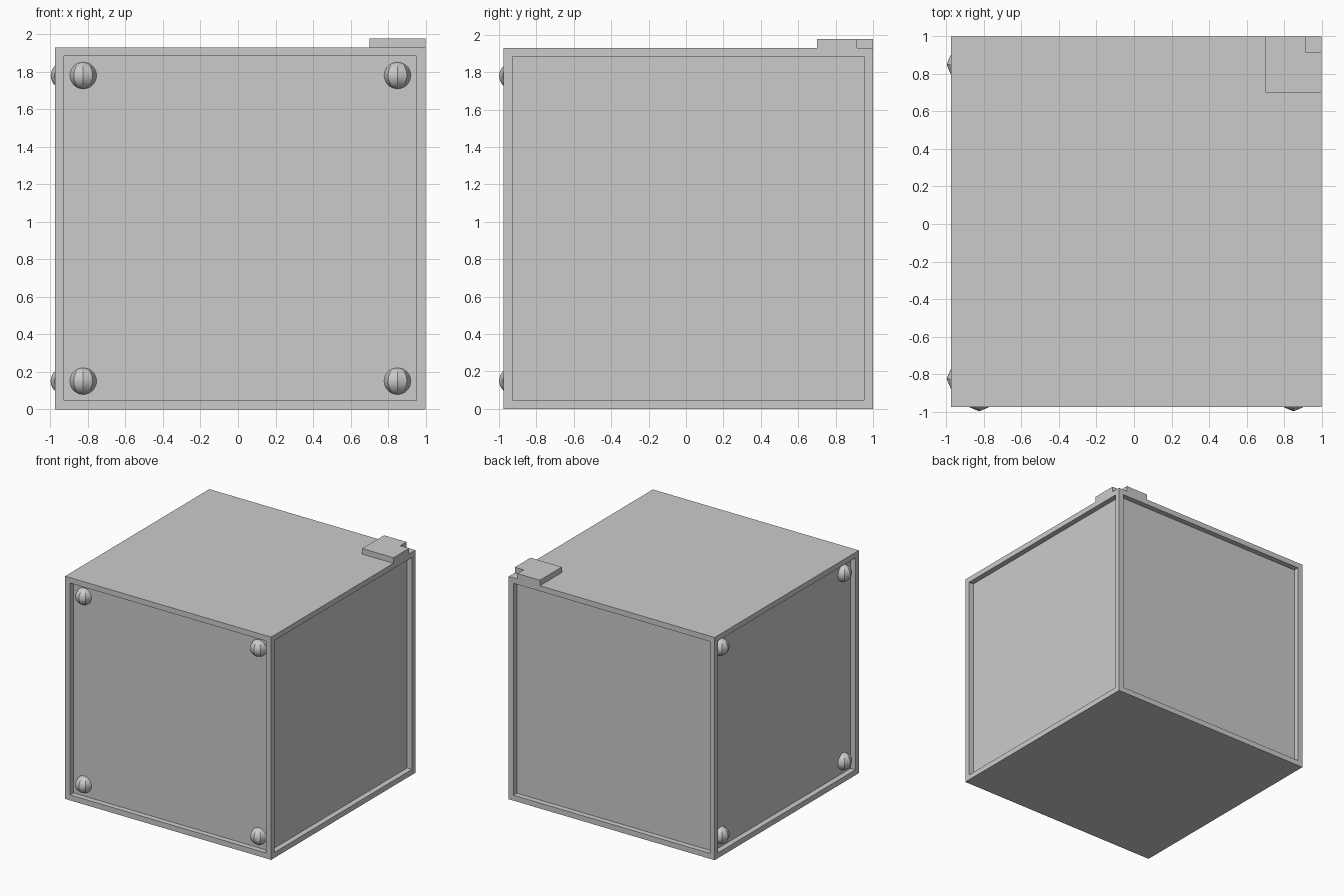
import bpy
import bmesh

cube = bpy.data.objects.get("Cube")
if cube:
    bpy.data.objects.remove(cube, do_unlink=True)

LOW, HIGH = -0.975, 1.0       # case limits in x and y
HEIGHT = 1.93
TAB_TOP = 1.978
RIM = 0.047                   # border width and recess depth
CENTRE = (LOW + HIGH) / 2
RADIUS = 0.071

grey = bpy.data.materials.new("plain grey")
grey.use_nodes = True
grey.diffuse_color = (0.6, 0.6, 0.6, 1)
grey.node_tree.nodes["Principled BSDF"].inputs["Base Color"].default_value = grey.diffuse_color


def finish(name, bm):
    bmesh.ops.recalc_face_normals(bm, faces=bm.faces)
    mesh = bpy.data.meshes.new(name)
    bm.to_mesh(mesh)
    bm.free()
    mesh.materials.append(grey)
    obj = bpy.data.objects.new(name, mesh)
    bpy.context.collection.objects.link(obj)
    return obj


def prism(bm, outline, bottom, top):
    face = bm.faces.new([bm.verts.new((x, y, bottom)) for x, y in outline])
    bm.normal_update()
    up = bmesh.ops.extrude_face_region(bm, geom=[face], use_keep_orig=True)["geom"]
    verts = [v for v in up if isinstance(v, bmesh.types.BMVert)]
    bmesh.ops.translate(bm, vec=(0, 0, top - bottom), verts=verts)
    bmesh.ops.recalc_face_normals(bm, faces=bm.faces)


# Case with a recessed panel in each of its four sides
bm = bmesh.new()
prism(bm, [(LOW, LOW), (HIGH, LOW), (HIGH, HIGH), (LOW, HIGH)], 0, HEIGHT)
bm.normal_update()
sides = [f for f in bm.faces if abs(f.normal.z) < 0.5]
bmesh.ops.inset_individual(bm, faces=sides, thickness=RIM, use_even_offset=True)
for panel in sides:
    normal = panel.normal.copy()
    new = bmesh.ops.extrude_discrete_faces(bm, faces=[panel])["faces"][0]
    bmesh.ops.translate(bm, vec=-normal * RIM, verts=new.verts)
finish("case", bm)

# Raised corner tab with a square notch
bm = bmesh.new()
start, notch = 0.7, 0.915
prism(bm, [(start, start), (HIGH, start), (HIGH, notch),
           (notch, notch), (notch, HIGH), (start, HIGH)], HEIGHT, TAB_TOP)
finish("corner_tab", bm)

# Studs in the panel corners of the front and of the right side
for side in ("front", "right"):
    for across in (-1, 1):
        for up in (-1, 1):
            along = CENTRE + across * 0.838
            inner = LOW + RIM
            place = (along, inner) if side == "front" else (inner, along)
            bm = bmesh.new()
            bmesh.ops.create_uvsphere(bm, u_segments=8, v_segments=16, radius=RADIUS)
            stud = finish(f"{side}_stud", bm)
            stud.location = (*place, HEIGHT / 2 + up * 0.815)
